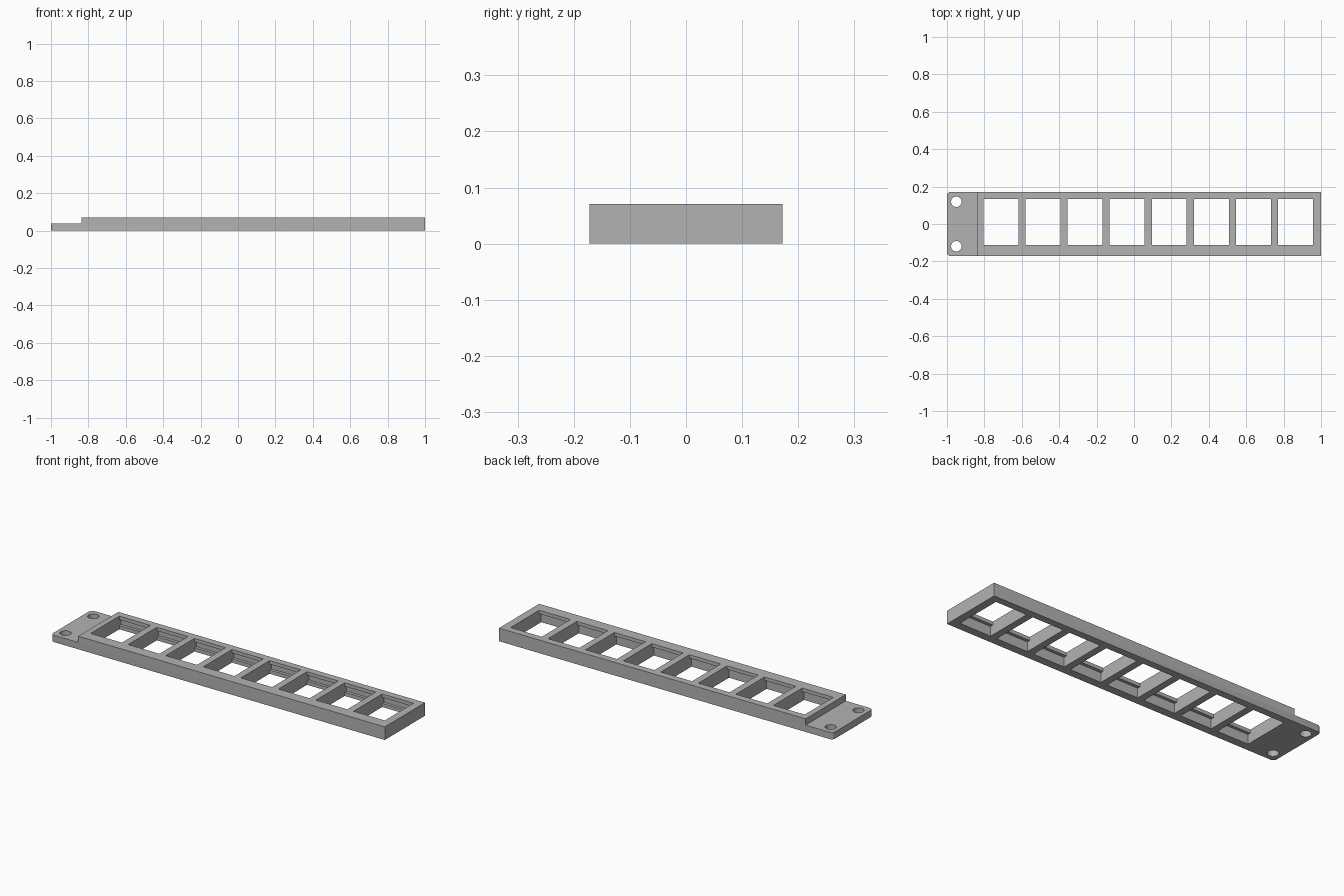
import bpy, bmesh, math
from mathutils import Vector

cube = bpy.data.objects.get("Cube")
if cube:
    bpy.data.objects.remove(cube, do_unlink=True)

HALF_Y, TOP, TAB_TOP, STEP_X = 0.172, 0.071, 0.037, -0.837

gray = bpy.data.materials.new("plain_gray")
gray.use_nodes = True
gray.diffuse_color = (0.45, 0.45, 0.45, 1)
gray.node_tree.nodes["Principled BSDF"].inputs["Base Color"].default_value = (0.45, 0.45, 0.45, 1)


def extrude_profile(name, points, vec, edge_rule=None, radius=0.0):
    """Solid from a closed outline swept along vec, with optional rounded edges."""
    bm = bmesh.new()
    face = bm.faces.new([bm.verts.new(p) for p in points])
    ext = bmesh.ops.extrude_face_region(bm, geom=[face])
    moved = [g for g in ext["geom"] if isinstance(g, bmesh.types.BMVert)]
    bmesh.ops.translate(bm, verts=moved, vec=Vector(vec))
    bmesh.ops.recalc_face_normals(bm, faces=bm.faces[:])
    if edge_rule:
        edges = [e for e in bm.edges if edge_rule(e)]
        bmesh.ops.bevel(bm, geom=edges, offset=radius, segments=5, profile=0.5, affect='EDGES')
    mesh = bpy.data.meshes.new(name)
    bm.to_mesh(mesh)
    bm.free()
    mesh.materials.append(gray)
    obj = bpy.data.objects.new(name, mesh)
    bpy.context.collection.objects.link(obj)
    return obj


def tab_corner(edge):
    a, b = (v.co for v in edge.verts)
    return a.x < -0.99 and b.x < -0.99 and abs(a.z - b.z) > 0.01


# Bar with a thin mounting tab at one end
outline = [(-1, 0), (1, 0), (1, TOP), (STEP_X, TOP), (STEP_X, TAB_TOP), (-1, TAB_TOP)]
panel = extrude_profile("socket_panel", [(x, -HALF_Y, z) for x, z in outline],
                        (0, 2 * HALF_Y, 0), tab_corner, 0.02)

# Socket opening section: top lip, open pocket at the front, catch groove at the back
section = [(-0.128, -0.02), (0.134, -0.02), (0.134, 0.02), (0.15, 0.02), (0.15, 0.052),
           (0.134, 0.052), (0.134, 0.1), (-0.111, 0.1), (-0.111, 0.052), (-0.128, 0.052)]
cutters = []
for i in range(8):
    left = -0.805 + 0.225 * i
    cutters.append(extrude_profile("socket_cutter", [(left, y, z) for y, z in section],
                                   (0.187, 0, 0)))

# Screw holes in the tab
for side in (-1, 1):
    ring = [(-0.95 + 0.028 * math.cos(a), side * 0.119 + 0.028 * math.sin(a), -0.02)
            for a in (math.tau * k / 32 for k in range(32))]
    cutters.append(extrude_profile("screw_cutter", ring, (0, 0, 0.1)))

for cutter in cutters:
    mod = panel.modifiers.new("cut", 'BOOLEAN')
    mod.operation = 'DIFFERENCE'
    mod.solver = 'EXACT'
    mod.object = cutter

# Bake the cuts and remove the cutters
bpy.context.view_layer.update()
evaluated = panel.evaluated_get(bpy.context.evaluated_depsgraph_get())
result = bpy.data.meshes.new_from_object(evaluated)
panel.modifiers.clear()
panel.data = result
for cutter in cutters:
    bpy.data.objects.remove(cutter, do_unlink=True)

bpy.ops.object.select_all(action='DESELECT')
panel.select_set(True)
bpy.context.view_layer.objects.active = panel
bpy.ops.object.shade_smooth_by_angle(angle=math.radians(30))
